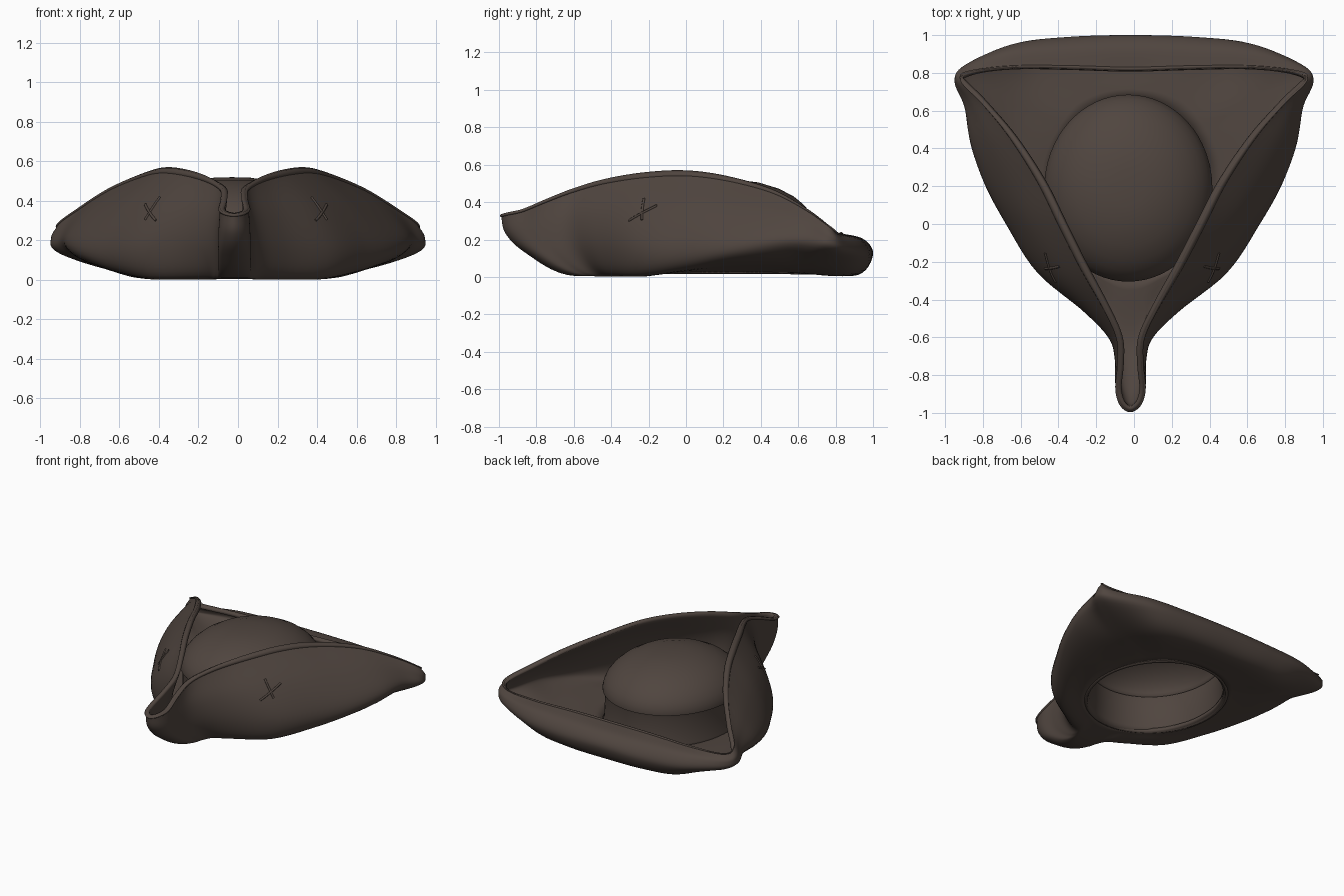
import bpy, bmesh, math
from mathutils import Vector

if "Cube" in bpy.data.objects:
    bpy.data.objects.remove(bpy.data.objects["Cube"])

felt = bpy.data.materials.new("dark_brown_felt")
felt.use_nodes = True
felt.diffuse_color = (0.08, 0.06, 0.05, 1)
felt.node_tree.nodes["Principled BSDF"].inputs["Base Color"].default_value = felt.diffuse_color
felt.node_tree.nodes["Principled BSDF"].inputs["Roughness"].default_value = 0.8

CENTRE = Vector((-0.03, 0.19, 0))


def finish(obj, angle=40):
    obj.data.materials.append(felt)
    bpy.ops.object.select_all(action='DESELECT')
    obj.select_set(True)
    bpy.context.view_layer.objects.active = obj
    bpy.ops.object.shade_smooth_by_angle(angle=math.radians(angle))


def loft(name, rows, thickness, offset=-1, subdiv=0):
    """Skin a closed ring of equal-length profiles and give it thickness."""
    n, m = len(rows), len(rows[0])
    verts = [p for row in rows for p in row]
    faces = [(i * m + j, (i + 1) % n * m + j, (i + 1) % n * m + j + 1, i * m + j + 1)
             for i in range(n) for j in range(m - 1)]
    mesh = bpy.data.meshes.new(name)
    mesh.from_pydata(verts, [], faces)
    bm = bmesh.new()
    bm.from_mesh(mesh)
    bmesh.ops.remove_doubles(bm, verts=bm.verts, dist=1e-5)
    bm.to_mesh(mesh)
    bm.free()
    obj = bpy.data.objects.new(name, mesh)
    bpy.context.collection.objects.link(obj)
    finish(obj)
    solid = obj.modifiers.new("thickness", 'SOLIDIFY')
    solid.thickness, solid.offset = thickness, offset
    if subdiv:
        obj.modifiers.new("round", 'SUBSURF').levels = subdiv


def spline(p, q, r, s, t):
    """Catmull-Rom point between q and r."""
    return q + 0.5 * t * ((r - p) + t * ((2 * p - 5 * q + 4 * r - s) + t * (3 * (q - r) + s - p)))


# Brim stations, front to back: crown angle, base reach, bulge point, rim point
STATIONS = [
    (0, .6, 0, -.86, .13, 0, -.99, .335),
    (5, .6, .05, -.84, .13, .05, -.955, .345),
    (10, .58, .08, -.79, .13, .072, -.87, .365),
    (15, .57, .085, -.7, .14, .06, -.74, .42),
    (21, .6, .12, -.58, .15, .065, -.6, .475),
    (29, .7, .25, -.46, .15, .14, -.43, .525),
    (40, .78, .5, -.26, .15, .25, -.22, .56),
    (57, .8, .67, 0, .16, .36, 0, .57),
    (78, .78, .79, .22, .17, .47, .22, .54),
    (100, .72, .865, .43, .18, .63, .46, .47),
    (116, .62, .885, .61, .17, .79, .64, .37),
    (126, .52, .915, .73, .145, .91, .76, .28),
    (134, .55, .85, .83, .12, .86, .805, .235),
    (148, .7, .62, .95, .11, .62, .825, .23),
    (164, .75, .33, .99, .11, .3, .82, .235),
    (180, .75, 0, 1, .12, 0, .81, .23),
]


def controls(st, side):
    """Profile control points: crown hole, base, bulge, upper wall, rim."""
    angle, reach = math.radians(st[0]), st[1]
    bulge, rim = Vector(st[2:5]), Vector(st[5:8])
    hole = Vector((.43 * math.sin(angle), CENTRE.y - .48 * math.cos(angle), .02))
    base = hole.lerp(bulge, reach)
    base.z = .01 + .3 * max(0, base.x - .5)
    upper = bulge.lerp(rim, .5)
    outward = Vector((upper.x, upper.y - CENTRE.y, 0)).normalized()
    roll = min(1, max(0, (bulge.y - .78) / .14))       # rolled back flap
    upper += outward * .04 + Vector((0, 0, .03)) * roll
    pts = [hole, base, bulge, upper, rim]
    for p in pts:
        p.x = side * p.x - .02 * (1 - abs(p.x) / .95)
    return pts


ring = [controls(s, 1) for s in STATIONS] + [controls(s, -1) for s in STATIONS[-2:0:-1]]
COUNT = len(ring)


def surface(s, t):
    """Brim point at station s (wraps) and profile position t from 0 to 4."""
    i, j = math.floor(s), min(int(t), 3)
    line = [spline(*(ring[(i + d) % COUNT][k] for d in (-1, 0, 1, 2)), s - i) for k in range(5)]
    line = [2 * line[0] - line[1]] + line + [2 * line[4] - line[3]]
    p = spline(*line[j:j + 4], t - j)
    p.z = max(p.z, .002)
    return p


# Folded three-cornered brim
STEP = 6
brim_rows = [[surface(i / STEP, j / STEP) for j in range(4 * STEP + 1)]
             for i in range(COUNT * STEP)]
loft("folded_brim", brim_rows, .025)

# Raised hem along the rim
loft("rim_hem", [row[-2:] for row in brim_rows], .036, offset=-.45, subdiv=1)

# Hollow domed crown with a flared foot and a seam step
DOME = [(1.01, .02), (.985, .06), (.97, .16), (.965, .25), (.97, .265), (1, .27), (1, .285),
        (.985, .315), (.95, .35), (.88, .39), (.78, .43), (.62, .472), (.4, .505), (.2, .518), (0, .52)]
SEGMENTS = 64
crown_rows = []
for i in range(SEGMENTS):
    a = math.tau * i / SEGMENTS
    crown_rows.append([CENTRE + Vector((.445 * r * math.cos(a), .495 * r * math.sin(a), z))
                       for r, z in DOME])
loft("crown", crown_rows, .02)


# Cross stitches on both side panels
def stitch(name, ends):
    curve = bpy.data.curves.new(name, 'CURVE')
    curve.dimensions = '3D'
    curve.bevel_depth, curve.bevel_resolution, curve.use_fill_caps = .007, 2, True
    line = curve.splines.new('POLY')
    (s0, t0), (s1, t1) = ends
    line.points.add(6)
    for k, point in enumerate(line.points):
        f = k / 6
        point.co = (*surface(s0 + (s1 - s0) * f, t0 + (t1 - t0) * f), 1)
    obj = bpy.data.objects.new(name, curve)
    bpy.context.collection.objects.link(obj)
    curve.materials.append(felt)


for side, mirror in (("left", lambda s: s), ("right", lambda s: COUNT - s)):
    for n, ends in enumerate((((5.85, 2.75), (6.45, 3.1)), ((6.15, 2.75), (6.15, 3.3)))):
        stitch(f"{side}_cross_stitch_{n + 1}", [(mirror(s), t) for s, t in ends])
